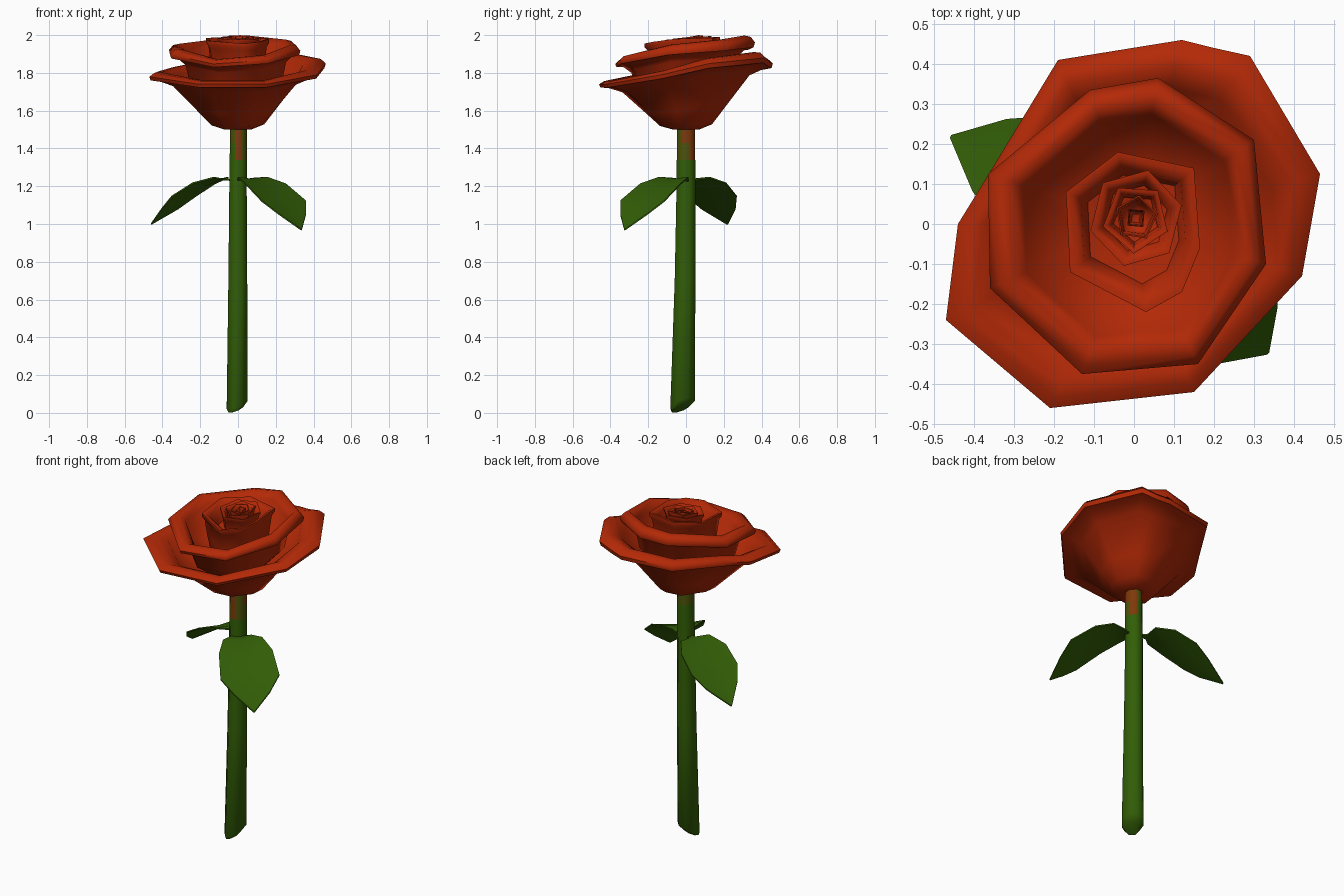
import bpy, bmesh, math
from mathutils import Vector

if "Cube" in bpy.data.objects:
    bpy.data.objects.remove(bpy.data.objects["Cube"])


def material(name, rgb):
    m = bpy.data.materials.new(name)
    m.diffuse_color = (*rgb, 1)
    m.use_nodes = True
    m.node_tree.nodes["Principled BSDF"].inputs["Base Color"].default_value = m.diffuse_color
    return m


RED = material("petal_red", (0.45, 0.022, 0.002))
GREEN = material("leaf_green", (0.032, 0.112, 0.002))
OLIVE = material("olive_green", (0.075, 0.085, 0.003))
RUST = material("rust_red", (0.21, 0.04, 0.003))


def finish(name, bm, mats, angle=40):
    bmesh.ops.recalc_face_normals(bm, faces=bm.faces)
    me = bpy.data.meshes.new(name)
    bm.to_mesh(me)
    bm.free()
    for m in mats:
        me.materials.append(m)
    me.shade_smooth()
    me.set_sharp_from_angle(angle=math.radians(angle))
    ob = bpy.data.objects.new(name, me)
    bpy.context.collection.objects.link(ob)
    return ob


def loft(bm, rings):
    """Skin a list of equal-length rings and cap both ends."""
    rows = [[bm.verts.new(p) for p in r] for r in rings]
    n = len(rows[0])
    for a, b in zip(rows, rows[1:]):
        for i in range(n):
            j = (i + 1) % n
            bm.faces.new((a[i], a[j], b[j], b[i]))
    bm.faces.new(rows[0][::-1])
    bm.faces.new(rows[-1])


def cup(name, rim, base, section, centre=(0, 0)):
    """Petal ring: rim outline swept through (scale, height fraction) steps."""
    cx, cy = centre
    bm = bmesh.new()
    loft(bm, [[(cx + (x - cx) * s, cy + (y - cy) * s, base + t * (z - base))
               for x, y, z in rim] for s, t in section])
    return finish(name, bm, [RED], 62)


# Outer petals, widest ring with a lip that curls down
cup("outer_petals",
    [(-0.47, -0.24, 1.78), (-0.21, -0.46, 1.74), (0.15, -0.42, 1.74),
     (0.42, -0.13, 1.79), (0.465, 0.125, 1.85), (0.29, 0.42, 1.88),
     (0.20, 0.44, 1.86), (0.12, 0.46, 1.85), (-0.19, 0.41, 1.84),
     (-0.36, 0.13, 1.81), (-0.44, 0.0, 1.79)],
    1.5,
    [(.15, 0), (.3, .08), (.45, .34), (.73, .82), (.88, .91), (.985, .93),
     (1, 1), (.94, 1.07), (.86, 1.08), (.74, .98), (.64, .72), (.3, .6)])

# Middle petals
cup("middle_petals",
    [(-0.365, 0.125, 1.925), (-0.36, -0.16, 1.90), (-0.13, -0.375, 1.85),
     (0.16, -0.35, 1.87), (0.33, -0.10, 1.92), (0.30, 0.21, 1.945),
     (0.06, 0.365, 1.965), (-0.11, 0.335, 1.95)],
    1.6,
    [(.3, 0), (.7, .45), (.77, .8), (.88, .92), (.98, .92), (1, .99),
     (.94, 1.07), (.85, 1.09), (.75, .98), (.66, .65), (.3, .55)])

# Inner petals, a tight cup
SMALL = [(.7, 0), (.85, .5), (.92, .85), (1, .93), (1, 1), (.92, 1),
         (.78, .92), (.68, .65), (.3, .6)]
cup("inner_petals",
    [(-0.17, 0.08, 1.985), (-0.16, -0.12, 1.97), (0.03, -0.22, 1.955),
     (0.12, -0.17, 1.965), (0.165, -0.06, 1.98), (0.15, 0.14, 1.985), (-0.04, 0.18, 1.99)],
    1.7, SMALL)

# Spiralling heart of the bloom: nested, turned cups
for i, (r, sides, turn, z) in enumerate([(.118, 6, 15, 1.985), (.085, 5, 50, 1.99),
                                         (.055, 5, 10, 1.99), (.028, 4, 40, 1.985)]):
    rim = []
    for k in range(sides):
        a = math.radians(turn) + math.tau * k / sides
        rim.append((0.005 + r * math.cos(a), 0.015 + r * 1.05 * math.sin(a),
                    z + 0.01 * math.sin(a)))
    cup(f"heart_petals_{i + 1}", rim, 1.82, SMALL, (0.005, 0.015))

# Stem: eight sides, leaning slightly, with a slanted foot
bm = bmesh.new()
rings = []
for cx, cy, z, rx, ry, slant in [(-.012, -.03, .022, .04, .045, .02),
                                 (-.005, -.018, .05, .056, .066, .03),
                                 (-.001, -.005, .7, .051, .056, 0), (0, 0, 1.2, .047, .051, 0),
                                 (.002, 0, 1.34, .047, .05, 0), (.002, 0, 1.43, .046, .05, 0),
                                 (.002, 0, 1.53, .045, .048, 0)]:
    ring = []
    for k in range(8):
        a = math.tau * (k + .5) / 8
        c, s = math.cos(a) * 1.06, math.sin(a) * 1.06
        ring.append((cx + rx * c, cy + ry * s, z + slant * (c + s) * .7))
    rings.append(ring)
loft(bm, rings)
# Rust streaks run down the upper stem and fade through olive to green
for f in bm.faces:
    c = f.calc_center_median()
    if c.z < 1.34:
        continue
    side = round(math.degrees(math.atan2(c.y, c.x - .002)) / 45) % 8
    if side in (1, 6):
        f.material_index = 2
    elif side in (0, 7):
        f.material_index = 2 if side == 0 and c.z > 1.43 else 1
    elif c.z > 1.43:
        f.material_index = 1
finish("stem", bm, [GREEN, OLIVE, RUST], 50)


# Leaves: arched blades with a shallow central fold
def leaf(name, direction, start, rows):
    d = Vector((*direction, 0)).normalized()
    p = Vector((-d.y, d.x, 0))
    bm = bmesh.new()
    rings = []
    for along, half, z in rows:
        c = d * along + p * start
        fold = half * .1
        th = .008
        ring = [c + p * half, c, c - p * half]
        top = [v + Vector((0, 0, z - (fold if i == 1 else 0))) for i, v in enumerate(ring)]
        rings.append(top + [v - Vector((0, 0, th)) for v in reversed(top)])
    loft(bm, rings)
    return finish(name, bm, [GREEN], 40)


leaf("front_leaf", (1, -1), .008,
     [(0, .012, 1.22), (.05, .06, 1.245), (.1, .11, 1.25), (.2, .15, 1.215),
      (.335, .165, 1.125), (.4, .1, 1.055), (.466, .004, .975)])
leaf("back_leaf", (-.9, .43), 0,
     [(0, .012, 1.235), (.07, .02, 1.24), (.1, .09, 1.25), (.2, .14, 1.22),
      (.32, .145, 1.15), (.4, .1, 1.085), (.508, .004, 1.005)])
